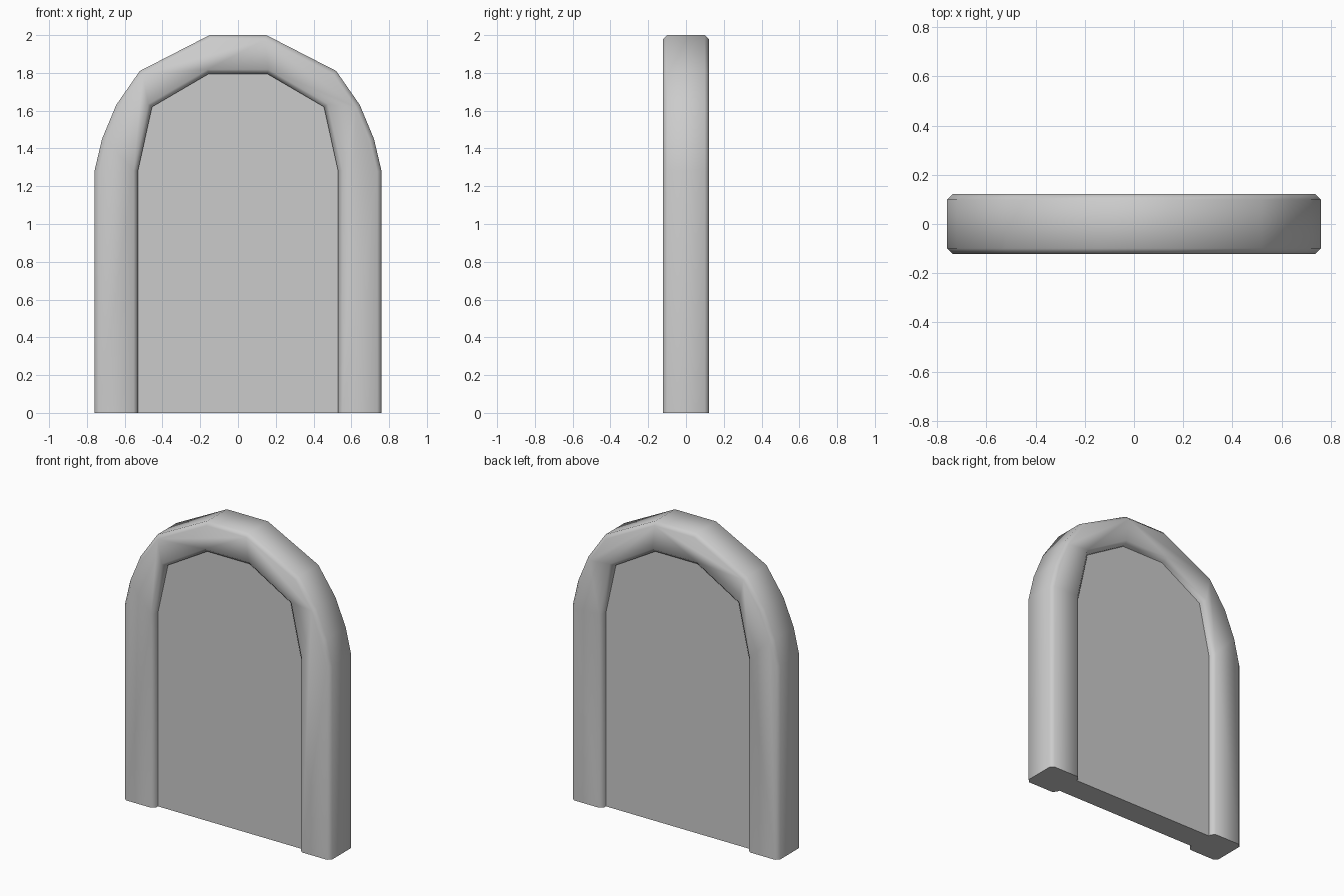
import bpy, bmesh, math

if "Cube" in bpy.data.objects:
    bpy.data.objects.remove(bpy.data.objects["Cube"])

# Right half of each arch outline, from the floor up to the crown
OUTER = [(0.76, 0), (0.76, 1.28), (0.72, 1.45), (0.645, 1.63), (0.52, 1.81), (0.15, 2.0)]
INNER = [(0.53, 0), (0.53, 1.28), (0.455, 1.62), (0.155, 1.795)]


def mirrored(half):
    return half + [(-x, z) for x, z in reversed(half)]


def slab(name, outline, half_depth, bevel=0.0):
    """Extrude an x-z outline along y, bevelling the front and back rims."""
    bm = bmesh.new()
    verts = [bm.verts.new((x, -half_depth, z)) for x, z in outline]
    face = bm.faces.new(verts)
    grown = bmesh.ops.extrude_face_region(bm, geom=[face], use_keep_orig=True)
    for v in grown["geom"]:
        if isinstance(v, bmesh.types.BMVert):
            v.co.y = half_depth
    bmesh.ops.recalc_face_normals(bm, faces=bm.faces)
    if bevel:
        # Rim edges only; edges on the floor stay square
        rims = [e for e in bm.edges
                if abs(e.verts[0].co.y - e.verts[1].co.y) < 1e-5
                and max(v.co.z for v in e.verts) > 1e-4]
        bmesh.ops.bevel(bm, geom=rims, offset=bevel, segments=1,
                        affect='EDGES', profile=0.5, clamp_overlap=True)
    mesh = bpy.data.meshes.new(name)
    bm.to_mesh(mesh)
    bm.free()
    obj = bpy.data.objects.new(name, mesh)
    bpy.context.collection.objects.link(obj)
    return obj


# Raised arched frame: outer outline joined to the inner one at the feet
frame = slab("arch_frame", mirrored(OUTER) + mirrored(INNER)[::-1], 0.122, 0.023)
bpy.ops.object.select_all(action='DESELECT')
frame.select_set(True)
bpy.context.view_layer.objects.active = frame
bpy.ops.object.shade_smooth_by_angle(angle=math.radians(50))

# Flat panel recessed on both sides
slab("door_panel", mirrored(INNER), 0.082)
